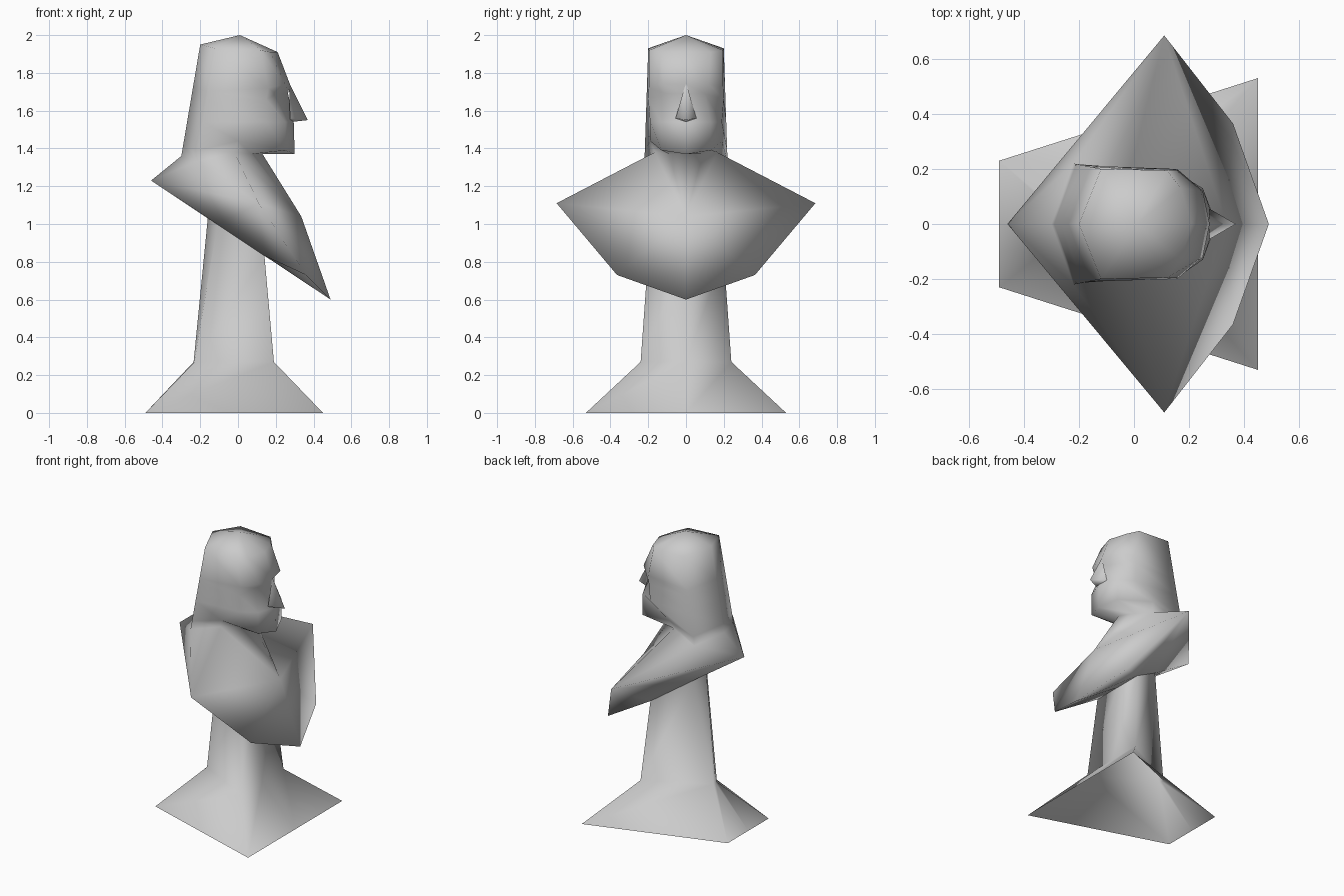
import bpy, bmesh
from mathutils import Vector

if "Cube" in bpy.data.objects:
    bpy.data.objects.remove(bpy.data.objects["Cube"])

stone = bpy.data.materials.new("grey stone")
stone.diffuse_color = (0.6, 0.6, 0.6, 1)
stone.use_nodes = True
stone.node_tree.nodes["Principled BSDF"].inputs["Base Color"].default_value = stone.diffuse_color


def mirrored_part(name, verts, faces):
    """Build a part from its +y half; the other half is mirrored and welded."""
    bm = bmesh.new()
    left = [bm.verts.new(v) for v in verts]
    right = [v if abs(v.co.y) < 1e-5 else bm.verts.new((v.co.x, -v.co.y, v.co.z)) for v in left]
    for f in faces:
        bm.faces.new([left[i] for i in f])
        other = [right[i] for i in reversed(f)]
        if set(other) != {left[i] for i in f}:
            bm.faces.new(other)
    if len(faces) > 2:
        bmesh.ops.recalc_face_normals(bm, faces=bm.faces)
    for f in bm.faces:
        f.smooth = True
    mesh = bpy.data.meshes.new(name)
    bm.to_mesh(mesh)
    bm.free()
    mesh.materials.append(stone)
    obj = bpy.data.objects.new(name, mesh)
    bpy.context.collection.objects.link(obj)
    return obj


def loft(rings, n):
    """Quads between consecutive half rings of n points."""
    return [(r * n + i, r * n + i + 1, (r + 1) * n + i + 1, (r + 1) * n + i)
            for r in range(rings - 1) for i in range(n - 1)]


# Head: each level gives face centre, cheek and temple; hood follows straight lines
levels = [  # hood fraction, centre, cheek, temple
    (0.00, (0.21, 0, 1.91), (0.17, 0.13, 1.91), (0.12, 0.195, 1.92)),   # crown
    (0.38, (0.275, 0, 1.74), (0.25, 0.12, 1.74), (0.16, 0.197, 1.72)),  # brow
    (0.45, (0.265, 0, 1.69), (0.20, 0.10, 1.69), (0.15, 0.20, 1.66)),   # eyes
    (0.65, (0.295, 0, 1.54), (0.25, 0.13, 1.54), (0.15, 0.19, 1.54)),   # cheeks
    (0.90, (0.30, 0, 1.37), (0.25, 0.13, 1.39), (0.00, 0.19, 1.44)),    # jaw
    (1.00, (0.13, 0, 1.37), (0.07, 0.09, 1.37), (-0.02, 0.165, 1.38)),  # neck
]
hood_side = Vector((-0.12, 0.20, 1.93)), Vector((-0.22, 0.22, 1.33))
hood_back = Vector((-0.20, 0, 1.95)), Vector((-0.30, 0, 1.36))
verts = []
for t, centre, cheek, temple in levels:
    verts += [centre, cheek, temple, hood_side[0].lerp(hood_side[1], t),
              hood_back[0].lerp(hood_back[1], t)]
faces = loft(len(levels), 5)

# Top of the head
top = len(verts)
verts.append((0.01, 0, 2.0))
faces += [(i + 1, i, top) for i in range(4)]

# Shoulders and chest; the underside is a sloping plane that meets the column
F, C, T, H, B = range(25, 30)
tail, shoulder, chest, rib, tip, k_front, k_side, k_rear, k_back = range(top + 1, top + 10)
verts += [(-0.46, 0, 1.23), (0.11, 0.685, 1.11), (0.335, 0, 1.04), (0.36, 0.365, 0.73),
          (0.49, 0, 0.60), (0.14, 0, 0.832), (0.14, 0.20, 0.832),
          (-0.11, 0.08, 0.998), (-0.16, 0, 1.03)]
faces += [(F, C, chest), (C, T, chest), (T, shoulder, chest), (T, H, shoulder),
          (H, tail, shoulder), (H, B, tail), (chest, shoulder, rib), (chest, rib, tip),
          (tip, rib, k_side, k_front), (rib, shoulder, k_side), (shoulder, k_rear, k_side),
          (shoulder, tail, k_rear), (tail, k_back, k_rear)]
mirrored_part("bust", verts, faces)

# Nose: wedge from the bridge to the tip, open where it meets the face
mirrored_part("nose",
              [(0.27, 0, 1.75), (0.37, 0, 1.55), (0.275, 0.055, 1.56), (0.28, 0, 1.54)],
              [(0, 1, 2), (1, 3, 2)])

# Pedestal: hollow flared foot and tapering column
verts = [(0.45, 0, 0), (0.45, 0.53, 0), (-0.49, 0.23, 0), (-0.49, 0, 0),
         (0.19, 0, 0.27), (0.19, 0.24, 0.27), (-0.23, 0.02, 0.27), (-0.235, 0, 0.27),
         (0.14, 0, 0.832), (0.14, 0.20, 0.832), (-0.11, 0.08, 0.998), (-0.16, 0, 1.03)]
mirrored_part("pedestal", verts, loft(3, 4))
